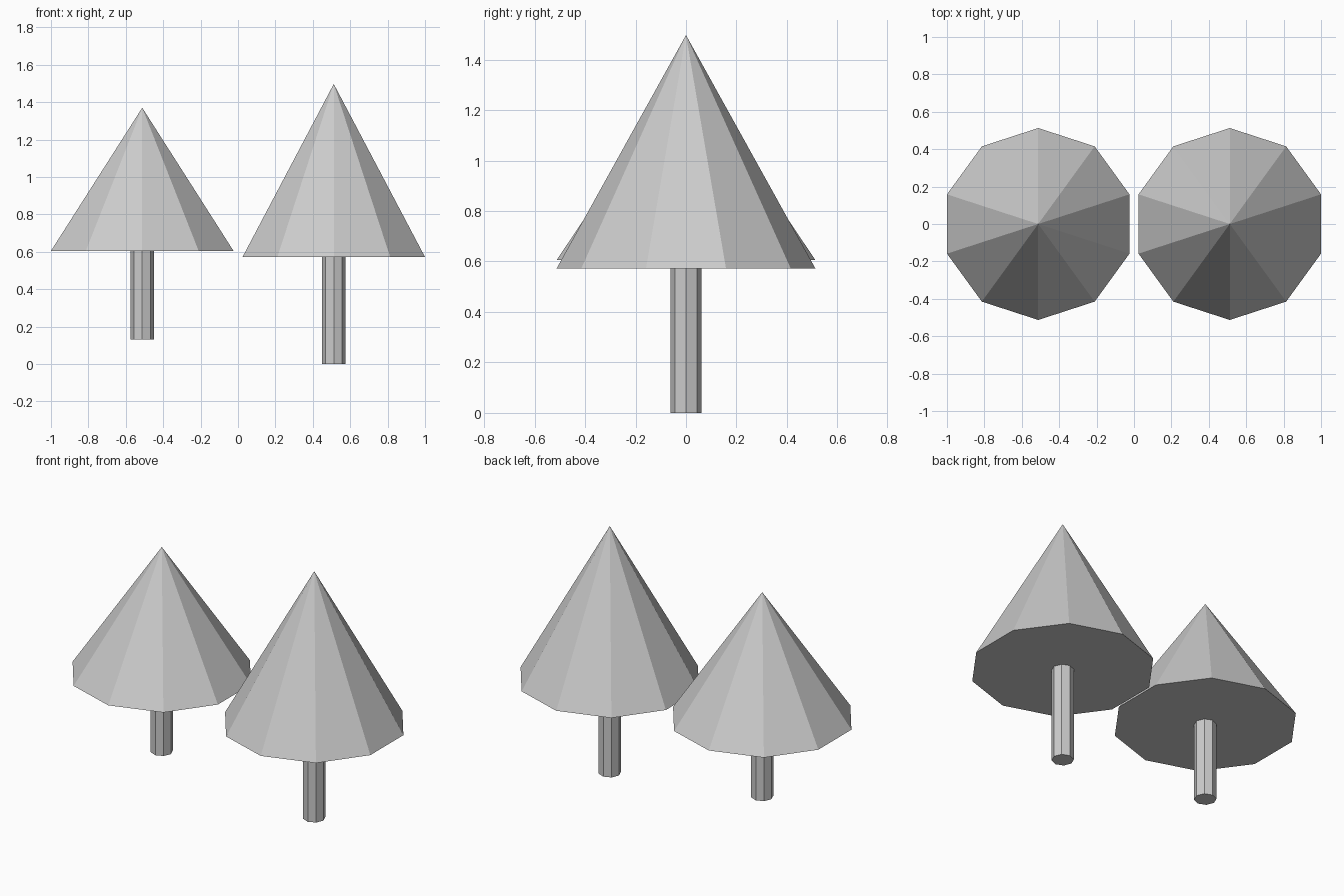
import bpy

if "Cube" in bpy.data.objects:
    bpy.data.objects.remove(bpy.data.objects["Cube"])


def tree(side, x, ground, base, tip):
    # Ten-sided cone canopy
    bpy.ops.mesh.primitive_cone_add(vertices=10, radius1=0.513, radius2=0, depth=tip - base,
                                    location=(x, 0, (base + tip) / 2))
    bpy.context.object.name = side + "_tree_canopy"
    # Eight-sided trunk
    bpy.ops.mesh.primitive_cylinder_add(vertices=8, radius=0.062, depth=base - ground,
                                        location=(x, 0, (ground + base) / 2))
    bpy.context.object.name = side + "_tree_trunk"


# Short tree on the left (raised), tall tree on the right
tree("left", -0.512, 0.13, 0.605, 1.37)
tree("right", 0.512, 0.0, 0.572, 1.497)
